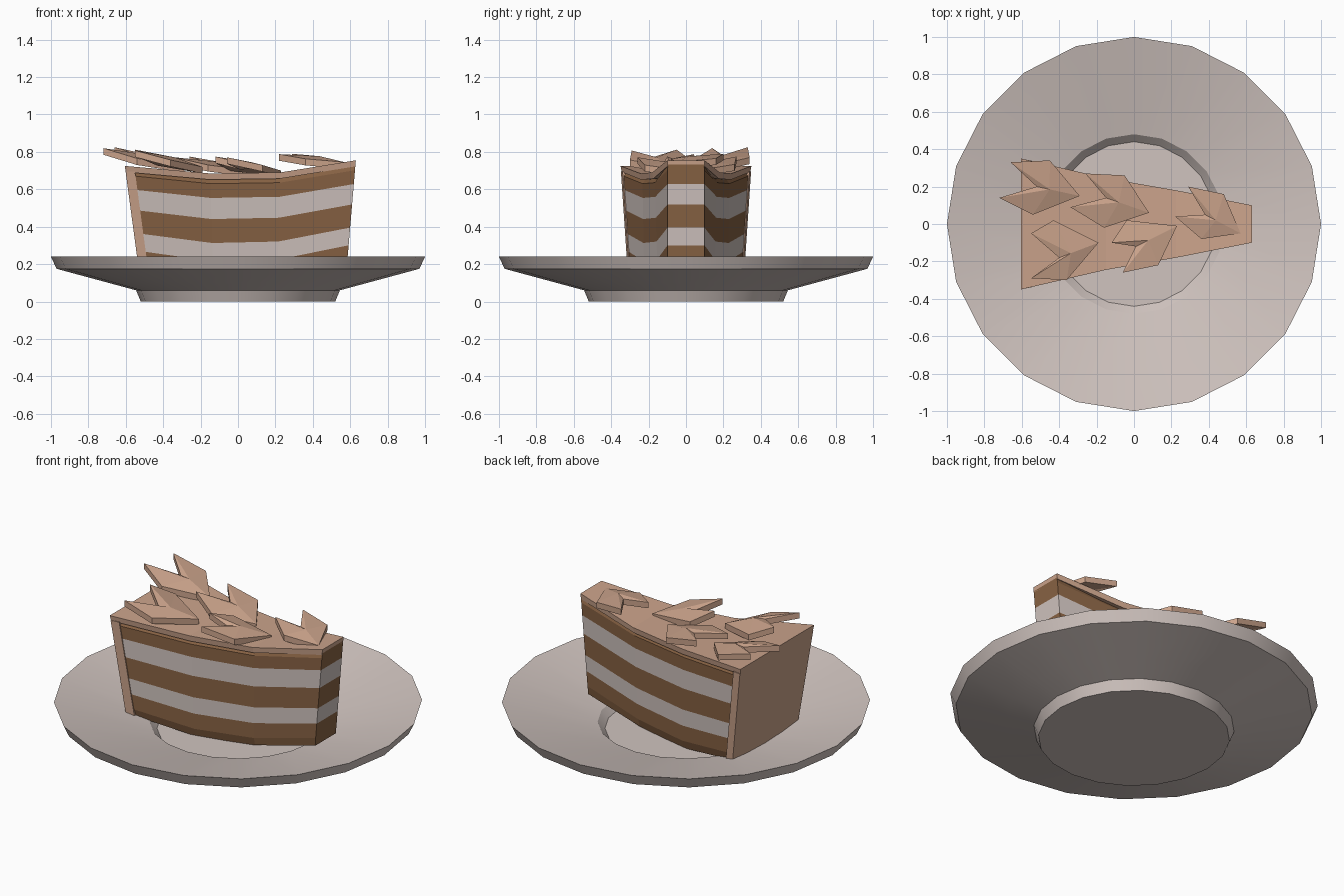
import bpy, math

if "Cube" in bpy.data.objects:
    bpy.data.objects.remove(bpy.data.objects["Cube"])


def material(name, rgb):
    m = bpy.data.materials.new(name)
    m.diffuse_color = (*rgb, 1)
    m.use_nodes = True
    m.node_tree.nodes["Principled BSDF"].inputs["Base Color"].default_value = m.diffuse_color
    return m


CREAM = material("pale_cream", (0.63, 0.55, 0.52))
FROST = material("milk_chocolate", (0.60, 0.37, 0.26))
SPONGE = material("brown_sponge", (0.25, 0.125, 0.058))


def make(name, verts, faces, mats, indices=None):
    me = bpy.data.meshes.new(name)
    me.from_pydata(verts, [], faces)
    for m in mats:
        me.materials.append(m)
    if indices:
        for p, i in zip(me.polygons, indices):
            p.material_index = i
    ob = bpy.data.objects.new(name, me)
    bpy.context.collection.objects.link(ob)
    bpy.context.view_layer.objects.active = ob
    ob.select_set(True)
    bpy.ops.object.mode_set(mode='EDIT')
    bpy.ops.mesh.select_all(action='SELECT')
    bpy.ops.mesh.normals_make_consistent(inside=False)
    bpy.ops.object.mode_set(mode='OBJECT')
    ob.select_set(False)
    return ob


def stack(name, rings, mats, bands):
    """Stack closed rings; each ring runs along one side and back along the other."""
    n = len(rings[0])
    verts = [v for r in rings for v in r]
    faces, idx = [], []
    for k in range(len(rings) - 1):
        for i in range(n):
            j = (i + 1) % n
            faces.append((k*n + i, k*n + j, (k+1)*n + j, (k+1)*n + i))
            idx.append(bands[k])
    for k, band in ((0, bands[0]), (len(rings) - 1, bands[-1])):
        for i in range(n // 2 - 1):
            faces.append(tuple(k*n + q for q in (i, i+1, n-2-i, n-1-i)))
            idx.append(band)
    return make(name, verts, faces, mats, idx)


# Plate: lathed 20-sided dish with a foot and a sunken centre
SEG = 20
profile = [(0.52, 0), (0.545, 0.06), (0.70, 0.06 + 0.042), (0.97, 0.175),
           (1.0, 0.24), (0.48, 0.12), (0.44, 0.08)]
rings = [[(r*math.cos(math.tau*i/SEG), r*math.sin(math.tau*i/SEG), z)
          for i in range(SEG)] for r, z in profile]
plate = stack("plate", rings, [CREAM], [0]*(len(profile) - 1))
plate.select_set(True)
bpy.context.view_layer.objects.active = plate
bpy.ops.object.shade_smooth_by_angle(angle=math.radians(30))
plate.select_set(False)

# Slice stations from back to tip: x bottom/top, half width bottom/top, z bottom/top
STATIONS = [(-0.525, -0.605, 0.31, 0.35, 0.13, 0.725),
            (-0.13, -0.15, 0.235, 0.245, 0.075, 0.685),
            (0.21, 0.225, 0.163, 0.18, 0.085, 0.69),
            (0.58, 0.63, 0.10, 0.10, 0.165, 0.755)]


def ring(f, inset, back=0.0, stations=STATIONS):
    left, right = [], []
    for k, (xb, xt, wb, wt, zb, zt) in enumerate(stations):
        x = xb + (xt - xb)*f
        if k == 0:
            x += back
        w = wb + (wt - wb)*f - inset*(1 - 0.9*(k == 3))
        z = zb + (zt - zb)*f
        left.append((x, -w, z))
        right.append((x, w, z))
    return left + right[::-1]


# Layered cake body, alternating sponge and cream
cuts = [(0, 0.025), (0.08, 0.012), (0.23, 0.012), (0.39, 0.012),
        (0.60, 0.012), (0.785, 0.012), (0.91, 0.012), (0.96, 0.035)]
stack("cake_layers", [ring(f, ins, 0.04) for f, ins in cuts],
      [SPONGE, CREAM], [0, 0, 1, 0, 1, 0, 0])

# Frosting on top and on the back wall
stack("top_frosting", [ring(0.945, 0.004), ring(1, 0)], [FROST], [0])
wall = []
for f in (0, 0.95):
    xb, xt, wb, wt, zb, zt = STATIONS[0]
    x, w, z = xb + (xt-xb)*f, wb + (wt-wb)*f, zb + (zt-zb)*f
    wall.append([(x, -w, z), (x + 0.05, -w + 0.009, z),
                 (x + 0.05, w - 0.009, z), (x, w, z)])
stack("back_frosting", wall, [FROST], [0])

# Chocolate shards: notch, horn, shoulder, tip, shoulder, horn (xy), then horn and tip heights
SHARDS = [
    ([(-.52, .20), (-.66, .33), (-.45, .34), (-.29, .15), (-.54, .05), (-.72, .14)], .825, .725),
    ([(-.15, .14), (-.26, .27), (-.05, .26), (.08, .06), (-.16, -.02), (-.34, .09)], .775, .70),
    ([(-.40, -.18), (-.55, -.05), (-.43, .02), (-.19, -.10), (-.36, -.30), (-.55, -.29)], .812, .72),
    ([(.01, -.12), (-.12, -.10), (-.04, .02), (.23, -.01), (.13, -.22), (-.06, -.26)], .775, .70),
    ([(.38, .05), (.22, .04), (.29, .20), (.48, .16), (.57, -.05), (.36, -.08)], .79, .745),
]
# The last shard lists its horns as points 1 and 2, so put it in the common order
pts = SHARDS[4][0]
SHARDS[4] = ([pts[0], pts[2], pts[3], pts[4], pts[5], pts[1]], .79, .745)
LEVEL = [0.55, 1.0, 0.45, 0.0, 0.4, 0.95]
THICK = 0.035
for s, (pts, hi, lo) in enumerate(SHARDS):
    top = [(x, y, lo + (hi - lo)*t) for (x, y), t in zip(pts, LEVEL)]
    # raised crease point between notch and tip
    mx, my = (pts[0][0]*.7 + pts[3][0]*.3), (pts[0][1]*.7 + pts[3][1]*.3)
    top.append((mx, my, lo + (hi - lo)*0.4 + 0.014))
    verts = top + [(x, y, z - THICK) for x, y, z in top]
    faces = []
    for i in range(6):
        j = (i + 1) % 6
        faces += [(i, j, 6), (j + 7, i + 7, 13), (j, i, i + 7, j + 7)]
    make(f"chocolate_shard_{s + 1}", verts, faces, [FROST])
